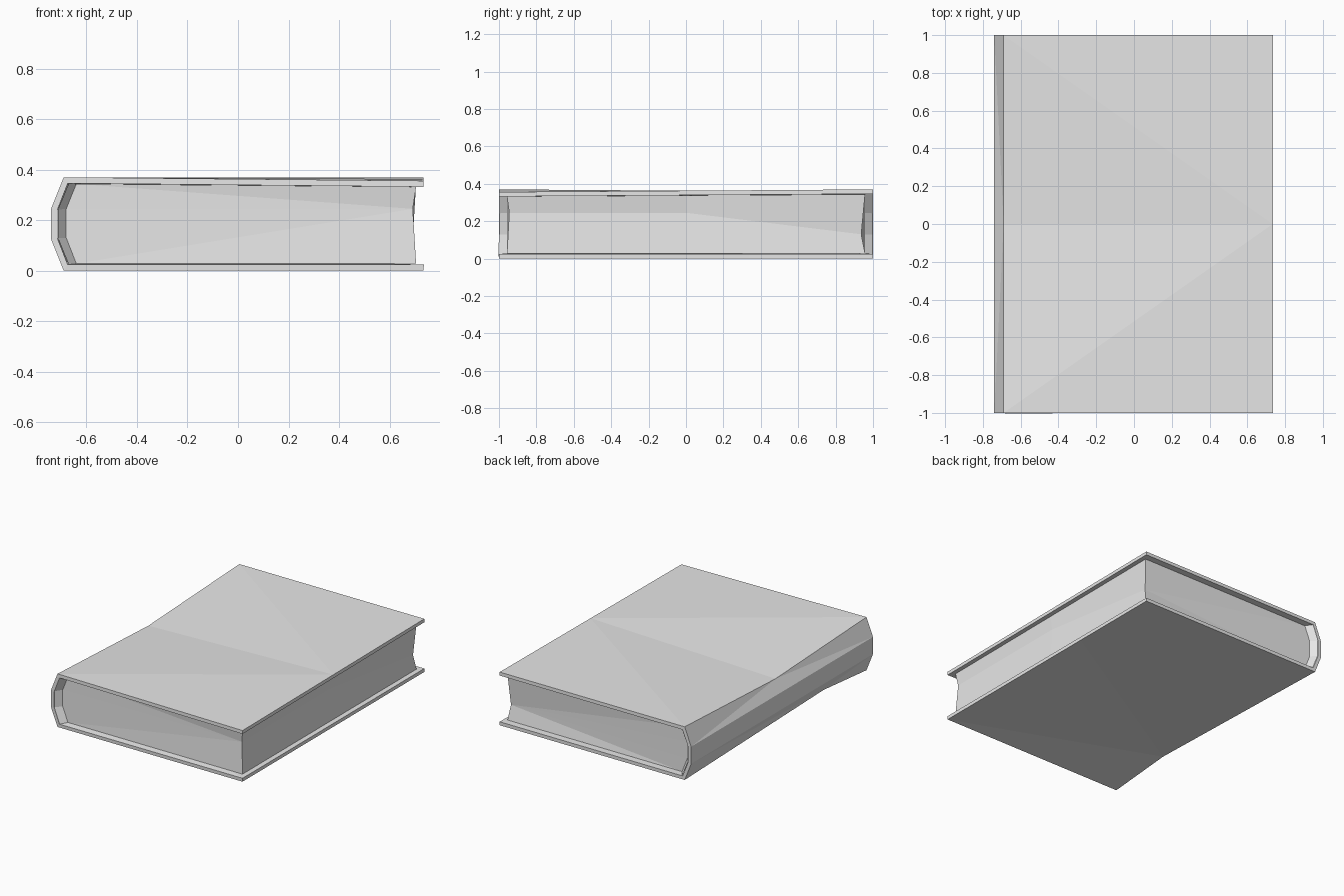
import bpy
import bmesh

cube = bpy.data.objects.get("Cube")
if cube:
    bpy.data.objects.remove(cube, do_unlink=True)

grey = bpy.data.materials.new("plain grey")
grey.use_nodes = True
grey.diffuse_color = (0.8, 0.8, 0.8, 1)
grey.node_tree.nodes["Principled BSDF"].inputs["Base Color"].default_value = (0.8, 0.8, 0.8, 1)


def make_object(name, bm):
    bmesh.ops.recalc_face_normals(bm, faces=bm.faces)
    mesh = bpy.data.meshes.new(name)
    bm.to_mesh(mesh)
    bm.free()
    mesh.materials.append(grey)
    obj = bpy.data.objects.new(name, mesh)
    bpy.context.collection.objects.link(obj)
    return obj


# Cover: one bent sheet with dented spine edges, thickened inward
bm = bmesh.new()


def ring(y, corner_z):
    profile = [(0.735, corner_z), (-0.69, 0.37), (-0.74, 0.245),
               (-0.74, 0.125), (-0.69, 0), (0.735, 0)]
    return [bm.verts.new((x, y, z)) for x, z in profile]


front = ring(-1, 0.356)
back = ring(1, 0.37)
top_dent = bm.verts.new((-0.69, 0, 0.323))
top_fore = bm.verts.new((0.735, 0, 0.363))
low_dent = bm.verts.new((-0.69, -0.53, 0.043))
low_fore = bm.verts.new((0.735, 0.34, 0))
for face in [
    # top board
    (front[1], front[0], top_fore), (front[1], top_fore, top_dent),
    (top_dent, top_fore, back[1]), (top_fore, back[0], back[1]),
    # spine
    (front[2], front[1], top_dent), (front[2], top_dent, back[2]),
    (top_dent, back[1], back[2]),
    (front[3], front[2], back[2], back[3]),
    (front[4], front[3], low_dent), (low_dent, front[3], back[3]),
    (low_dent, back[3], back[4]),
    # bottom board
    (front[5], front[4], low_dent), (front[5], low_dent, low_fore),
    (low_fore, low_dent, back[4]), (low_fore, back[4], back[5]),
]:
    bm.faces.new(face)
bmesh.ops.recalc_face_normals(bm, faces=bm.faces)
# Make the sheet's normals point outward
bm.faces.ensure_lookup_table()
if bm.faces[0].normal.z < 0:
    bmesh.ops.reverse_faces(bm, faces=bm.faces)
mesh = bpy.data.meshes.new("cover")
bm.to_mesh(mesh)
bm.free()
mesh.materials.append(grey)
cover = bpy.data.objects.new("cover", mesh)
bpy.context.collection.objects.link(cover)
solid = cover.modifiers.new("board thickness", "SOLIDIFY")
solid.thickness = 0.024
solid.offset = -1
solid.use_even_offset = True

# Page block: lofted sections with a hollow fore edge
# (y, top sag, bottom rise, fore crease height, crease inset along y)
stations = [(-0.957, 0, 0, 0.245, 0.012), (-0.53, 0.024, 0.043, 0.245, 0),
            (0, 0.047, 0.028, 0.245, 0), (0.957, 0, 0, 0.13, -0.02)]
bm = bmesh.new()
rings = []
for y, sag, rise, crease, inset in stations:
    fore_top = 0.338 + 0.006 * y
    rings.append([bm.verts.new(p) for p in [
        (0.692, y + inset, crease), (0.705, y, fore_top),
        (-0.64, y, 0.344 - sag), (-0.68, y, 0.245), (-0.68, y, 0.13),
        (-0.64, y, 0.028 + rise), (0.705, y, 0.028)]])
for a, b in zip(rings, rings[1:]):
    for i in range(7):
        j = (i + 1) % 7
        bm.faces.new((a[i], a[j], b[j], b[i]))
for end in (rings[0], rings[-1]):
    for i in range(1, 6):
        bm.faces.new((end[0], end[i], end[i + 1]))
make_object("pages", bm)

# Spine lining: sloped strips joining the page ends to the spine rim
bm = bmesh.new()
inner = [(-0.64, 0.344), (-0.68, 0.245), (-0.68, 0.13), (-0.64, 0.028)]
outer = [(-0.67, 0.346), (-0.713, 0.242), (-0.713, 0.13), (-0.67, 0.024)]
for side in (-1, 1):
    a = [bm.verts.new((x, side * 0.957, z)) for x, z in inner]
    b = [bm.verts.new((x, side * 0.998, z)) for x, z in outer]
    for i in range(3):
        bm.faces.new((a[i], a[i + 1], b[i + 1], b[i]))
bmesh.ops.recalc_face_normals(bm, faces=bm.faces)
# Turn each strip toward the pages
for f in bm.faces:
    if f.normal.x < 0:
        f.normal_flip()
mesh = bpy.data.meshes.new("spine_lining")
bm.to_mesh(mesh)
bm.free()
mesh.materials.append(grey)
bpy.context.collection.objects.link(bpy.data.objects.new("spine_lining", mesh))
